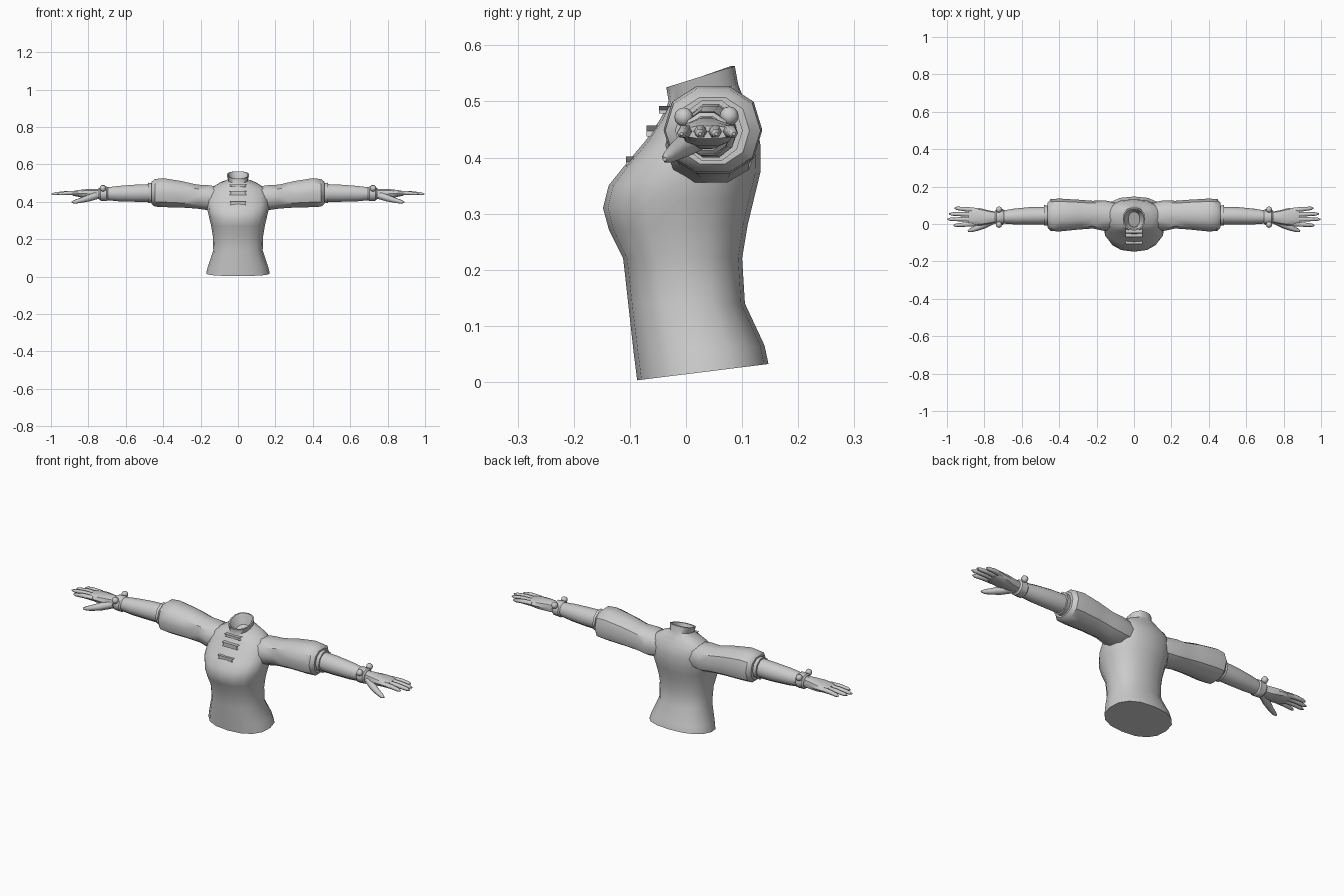
import bpy, bmesh
from math import sin, cos, pi, radians
from mathutils import Vector


def spow(v, e):
    return (abs(v) ** e) * (1 if v >= 0 else -1)


def loft(name, rings, cap_start=True, cap_end=True, mirror=False, angle=40):
    """Skin a list of equal-length vertex rings."""
    bm = bmesh.new()
    vs = [[bm.verts.new(p) for p in r] for r in rings]
    n = len(rings[0])
    for a, b in zip(vs, vs[1:]):
        for i in range(n):
            bm.faces.new((a[i], a[(i + 1) % n], b[(i + 1) % n], b[i]))
    if cap_start:
        bm.faces.new(vs[0])
    if cap_end:
        bm.faces.new(vs[-1])
    return finish(name, bm, mirror, angle)


def finish(name, bm, mirror=False, angle=40):
    bmesh.ops.recalc_face_normals(bm, faces=bm.faces)
    me = bpy.data.meshes.new(name)
    bm.to_mesh(me)
    bm.free()
    ob = bpy.data.objects.new(name, me)
    bpy.context.collection.objects.link(ob)
    if mirror:
        m = ob.modifiers.new("Mirror", 'MIRROR')
        m.use_mirror_merge = False
    bpy.ops.object.select_all(action='DESELECT')
    bpy.context.view_layer.objects.active = ob
    ob.select_set(True)
    bpy.ops.object.shade_smooth_by_angle(angle=radians(angle))
    return ob


def body_ring(zf, zb, yf, yb, hw, n=16, e=0.85):
    """Tilted horizontal ring with separate front and back heights."""
    pts = []
    for i in range(n):
        a = 2 * pi * i / n
        t = spow(sin(a), e)
        pts.append((hw * spow(cos(a), e), (yf + yb) / 2 + t * (yb - yf) / 2,
                    (zf + zb) / 2 + t * (zb - zf) / 2))
    return pts


def arm_ring(x, yc, zc, ry, rz, n=10, e=1.0):
    return [(x, yc + ry * spow(cos(2 * pi * i / n), e), zc + rz * spow(sin(2 * pi * i / n), e))
            for i in range(n)]


def tube(name, path, n=6):
    """Tapered finger along (x, y, z, radius) points."""
    rings = []
    for i, (x, y, z, r) in enumerate(path):
        d = Vector(path[min(i + 1, len(path) - 1)][:3]) - Vector(path[max(i - 1, 0)][:3])
        d.normalize()
        u = d.cross(Vector((0, 0, 1))).normalized()
        w = u.cross(d)
        c = Vector((x, y, z))
        rings.append([c + r * (u * cos(2 * pi * k / n) + w * sin(2 * pi * k / n)) for k in range(n)])
    return loft(name, rings, mirror=True, angle=60)


# Bodice with raised open collar
bodice = [
    (0.003, 0.032, -0.087, 0.147, 0.170),
    (0.05, 0.065, -0.093, 0.140, 0.160),
    (0.14, 0.14, -0.103, 0.105, 0.132),
    (0.22, 0.22, -0.112, 0.100, 0.135),
    (0.27, 0.28, -0.137, 0.110, 0.144),
    (0.31, 0.33, -0.148, 0.122, 0.155),
    (0.35, 0.375, -0.138, 0.133, 0.165),
    (0.385, 0.42, -0.110, 0.133, 0.166),
    (0.43, 0.455, -0.072, 0.127, 0.162),
    (0.465, 0.485, -0.048, 0.112, 0.145),
    (0.487, 0.512, -0.036, 0.100, 0.100),
    (0.50, 0.53, -0.031, 0.093, 0.052),
    (0.525, 0.563, -0.035, 0.087, 0.060),
    (0.525, 0.563, -0.028, 0.080, 0.053),
    (0.48, 0.51, -0.015, 0.065, 0.030),
]
loft("bodice", [body_ring(*r) for r in bodice])

# Chest lacing strips with notched ends
for i, (z0, z1, yf, yb) in enumerate([(0.382, 0.402, -0.107, -0.06),
                                      (0.437, 0.457, -0.070, -0.03),
                                      (0.478, 0.492, -0.048, -0.01)]):
    zm = (z0 + z1) / 2
    outline = [(-0.045, z0), (0.045, z0), (0.036, zm), (0.045, z1), (-0.045, z1), (-0.036, zm)]
    loft("chest_lace_%d" % (i + 1), [[(x, y, z) for x, z in outline] for y in (yf, yb)], angle=20)

# Puffed sleeves
sleeve = [
    (0.08, 0.045, 0.420, 0.065, 0.060),
    (0.16, 0.045, 0.422, 0.082, 0.070),
    (0.22, 0.050, 0.428, 0.074, 0.067),
    (0.30, 0.050, 0.440, 0.080, 0.074),
    (0.40, 0.048, 0.449, 0.088, 0.081),
    (0.445, 0.048, 0.448, 0.085, 0.077),
    (0.462, 0.047, 0.448, 0.066, 0.062),
]
loft("puffed_sleeve", [arm_ring(*r, e=0.9) for r in sleeve], mirror=True)

# Sleeve cuffs
loft("sleeve_cuff", [arm_ring(x, 0.046, 0.448, r, r * 1.04) for x, r in
                     [(0.455, 0.052), (0.482, 0.055), (0.482, 0.047)]], mirror=True)

# Forearms
forearm = [
    (0.45, 0.045, 0.448, 0.047, 0.050),
    (0.55, 0.044, 0.446, 0.047, 0.048),
    (0.64, 0.040, 0.444, 0.042, 0.043),
    (0.71, 0.037, 0.443, 0.034, 0.035),
    (0.75, 0.037, 0.443, 0.030, 0.028),
]
loft("forearm", [arm_ring(*r) for r in forearm], mirror=True)

# Wrist bands
band = [(0.695, 0.036, 0.036), (0.702, 0.043, 0.041), (0.735, 0.042, 0.039), (0.742, 0.034, 0.032)]
loft("wrist_band", [arm_ring(x, 0.037, 0.443, ry, rz) for x, ry, rz in band], mirror=True)

# Wrist band studs
for i, (y, z) in enumerate([(-0.004, 0.472), (0.077, 0.474)]):
    bm = bmesh.new()
    bmesh.ops.create_uvsphere(bm, u_segments=8, v_segments=6, radius=0.017)
    bmesh.ops.translate(bm, verts=bm.verts, vec=(0.722, y, z))
    finish("wrist_stud_%d" % (i + 1), bm, mirror=True, angle=50)

# Palms
palm = [
    (0.735, 0.037, 0.443, 0.028, 0.027),
    (0.775, 0.036, 0.443, 0.036, 0.028),
    (0.82, 0.038, 0.444, 0.046, 0.024),
    (0.865, 0.039, 0.445, 0.048, 0.017),
    (0.885, 0.039, 0.445, 0.043, 0.012),
]
loft("palm", [arm_ring(*r, e=0.8) for r in palm], mirror=True)

# Fingers
for name, y, tip_y, tip_x in [("index", 0.001, -0.008, 0.965), ("middle", 0.026, 0.025, 0.998),
                              ("ring", 0.051, 0.054, 0.990), ("little", 0.075, 0.085, 0.960)]:
    x0 = 0.855
    L = tip_x - x0
    tube(name + "_finger", [(x0, y, 0.446, 0.013),
                            (x0 + L * 0.5, (y + tip_y) / 2, 0.447, 0.0115),
                            (x0 + L * 0.88, y + (tip_y - y) * 0.88, 0.443, 0.009),
                            (tip_x, tip_y, 0.442, 0.003)])

# Thumbs
tube("thumb", [(0.755, 0.022, 0.435, 0.022), (0.80, -0.004, 0.420, 0.020),
               (0.84, -0.022, 0.408, 0.015), (0.872, -0.033, 0.400, 0.011),
               (0.888, -0.038, 0.397, 0.004)])
